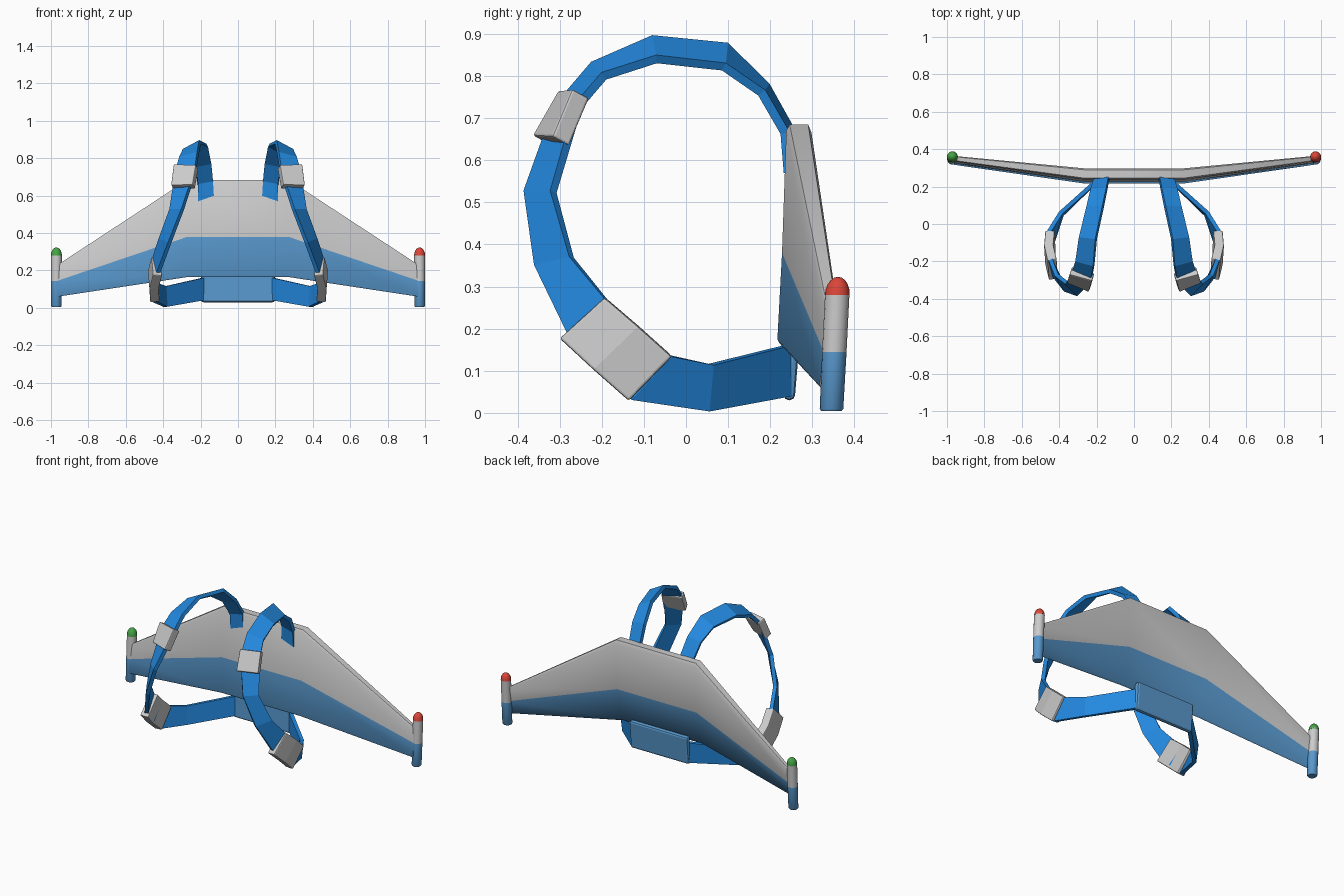
import bpy, bmesh, math

if "Cube" in bpy.data.objects:
    bpy.data.objects.remove(bpy.data.objects["Cube"])


def mat(name, rgb):
    m = bpy.data.materials.new(name)
    m.diffuse_color = (*rgb, 1)
    m.use_nodes = True
    m.node_tree.nodes["Principled BSDF"].inputs["Base Color"].default_value = m.diffuse_color
    return m


GREY = mat("light grey", (0.60, 0.60, 0.60))
PALE = mat("soft blue", (0.10, 0.32, 0.62))
BLUE = mat("strap blue", (0.017, 0.25, 0.74))
RED = mat("red lamp", (0.70, 0.06, 0.04))
GREEN = mat("green lamp", (0.06, 0.36, 0.06))


def make(name, verts, faces, mats, smooth=None):
    me = bpy.data.meshes.new(name)
    me.from_pydata(verts, [], faces)
    bm = bmesh.new()
    bm.from_mesh(me)
    bmesh.ops.recalc_face_normals(bm, faces=bm.faces)
    bm.to_mesh(me)
    bm.free()
    for m in mats:
        me.materials.append(m)
    ob = bpy.data.objects.new(name, me)
    bpy.context.collection.objects.link(ob)
    if smooth:
        bpy.ops.object.select_all(action='DESELECT')
        ob.select_set(True)
        bpy.context.view_layer.objects.active = ob
        bpy.ops.object.shade_smooth_by_angle(angle=math.radians(smooth))
    return ob


def loft(name, rings, mats, smooth=None):
    n = len(rings[0])
    verts = [v for r in rings for v in r]
    faces = [(i * n + j, i * n + (j + 1) % n, (i + 1) * n + (j + 1) % n, (i + 1) * n + j)
             for i in range(len(rings) - 1) for j in range(n)]
    faces += [tuple(range(n)), tuple(range(len(verts) - n, len(verts)))]
    return make(name, verts, faces, mats, smooth)


def ribbon(name, pairs, thick, m, bevel=0):
    """Strip between two edge paths, thickened and mirrored to the other side."""
    verts = [p for a in pairs for p in (a[:3], a[3:])]
    faces = [(2 * i, 2 * i + 1, 2 * i + 3, 2 * i + 2) for i in range(len(pairs) - 1)]
    ob = make(name, verts, faces, [m])
    s = ob.modifiers.new("thickness", 'SOLIDIFY')
    s.thickness, s.offset = thick, 0
    if bevel:
        b = ob.modifiers.new("soft edges", 'BEVEL')
        b.width, b.segments, b.limit_method = bevel, 2, 'ANGLE'
    ob.modifiers.new("mirror", 'MIRROR').use_mirror_merge = False
    return ob


# Wing: (y, z) sections at the middle and the tips; points 1-5 sit at or below the colour split
mid = [(0.238, 0.67), (0.228, 0.38), (0.217, 0.175), (0.222, 0.165), (0.232, 0.172),
       (0.285, 0.38), (0.298, 0.665), (0.29, 0.685), (0.246, 0.685)]
tip = [(0.335, 0.22), (0.327, 0.145), (0.317, 0.065), (0.32, 0.06), (0.328, 0.064),
       (0.352, 0.145), (0.364, 0.22), (0.36, 0.23), (0.34, 0.23)]
wing = loft("wing", [[(x, y, z) for y, z in sec] for x, sec in
                     ((-0.965, tip), (-0.27, mid), (0.27, mid), (0.965, tip))],
            [GREY, PALE], 50)
for f in wing.data.polygons:
    # lower strips only use section points 1 to 5
    if len(f.vertices) == 4 and all(1 <= v % 9 <= 5 for v in f.vertices):
        f.material_index = 1

# Lower back plate
prof = [(0.232, 0.03), (0.258, 0.03), (0.272, 0.2), (0.238, 0.2)]
plate = loft("lower_plate", [[(x, y, z) for y, z in prof] for x in (-0.197, 0.197)], [PALE])
b = plate.modifiers.new("soft edges", 'BEVEL')
b.width, b.segments = 0.012, 2


# Wing tip rods with lamp domes, leaning slightly back
def lathe(name, x, prof, mats, seg=16):
    rings = [[(x + r * math.cos(t), 0.345 + 0.05 * z + r * math.sin(t), z)
              for t in (2 * math.pi * k / seg for k in range(seg))] for r, z in prof]
    return loft(name, rings, mats, 40)


for side, lamp, m in ((-1, "left", GREEN), (1, "right", RED)):
    rod = lathe(lamp + "_tip_rod", side * 0.971,
                [(0.024, 0.004), (0.028, 0.010), (0.029, 0.145), (0.029, 0.285)], [GREY, PALE])
    for f in rod.data.polygons:
        f.material_index = 1 if f.center.z < 0.145 else 0
    dome = [(0.0295 * math.cos(a), 0.28 + 0.043 * math.sin(a))
            for a in (math.radians(d) for d in (0, 18, 36, 54, 72, 87))]
    lathe(lamp + "_lamp", side * 0.971, dome, [m])

# Shoulder straps: twisting ribbon from the wing, over the shoulder, under the arm to the plate
ribbon("shoulder_straps", [
    (0.130, 0.245, 0.600, 0.215, 0.243, 0.570),
    (0.135, 0.243, 0.680, 0.215, 0.235, 0.665),
    (0.145, 0.190, 0.775, 0.230, 0.180, 0.760),
    (0.165, 0.095, 0.870, 0.250, 0.090, 0.822),
    (0.203, -0.080, 0.887, 0.290, -0.070, 0.840),
    (0.215, -0.220, 0.825, 0.310, -0.195, 0.800),
    (0.230, -0.305, 0.725, 0.330, -0.255, 0.730),
    (0.297, -0.378, 0.525, 0.360, -0.315, 0.525),
    (0.365, -0.355, 0.350, 0.415, -0.272, 0.370),
    (0.425, -0.280, 0.190, 0.447, -0.190, 0.270),
    (0.445, -0.130, 0.032, 0.452, -0.035, 0.135),
    (0.385, 0.050, 0.005, 0.392, 0.060, 0.115),
    (0.190, 0.243, 0.040, 0.190, 0.240, 0.160)], 0.022, BLUE)

# Buckles
ribbon("chest_buckles", [
    (0.218, -0.283, 0.755, 0.338, -0.250, 0.758),
    (0.236, -0.345, 0.648, 0.352, -0.297, 0.645)], 0.048, GREY, 0.006)
ribbon("side_buckles", [
    (0.430, -0.297, 0.175, 0.438, -0.190, 0.272),
    (0.449, -0.218, 0.102, 0.456, -0.112, 0.205),
    (0.444, -0.136, 0.030, 0.449, -0.034, 0.135)], 0.05, GREY, 0.006)
